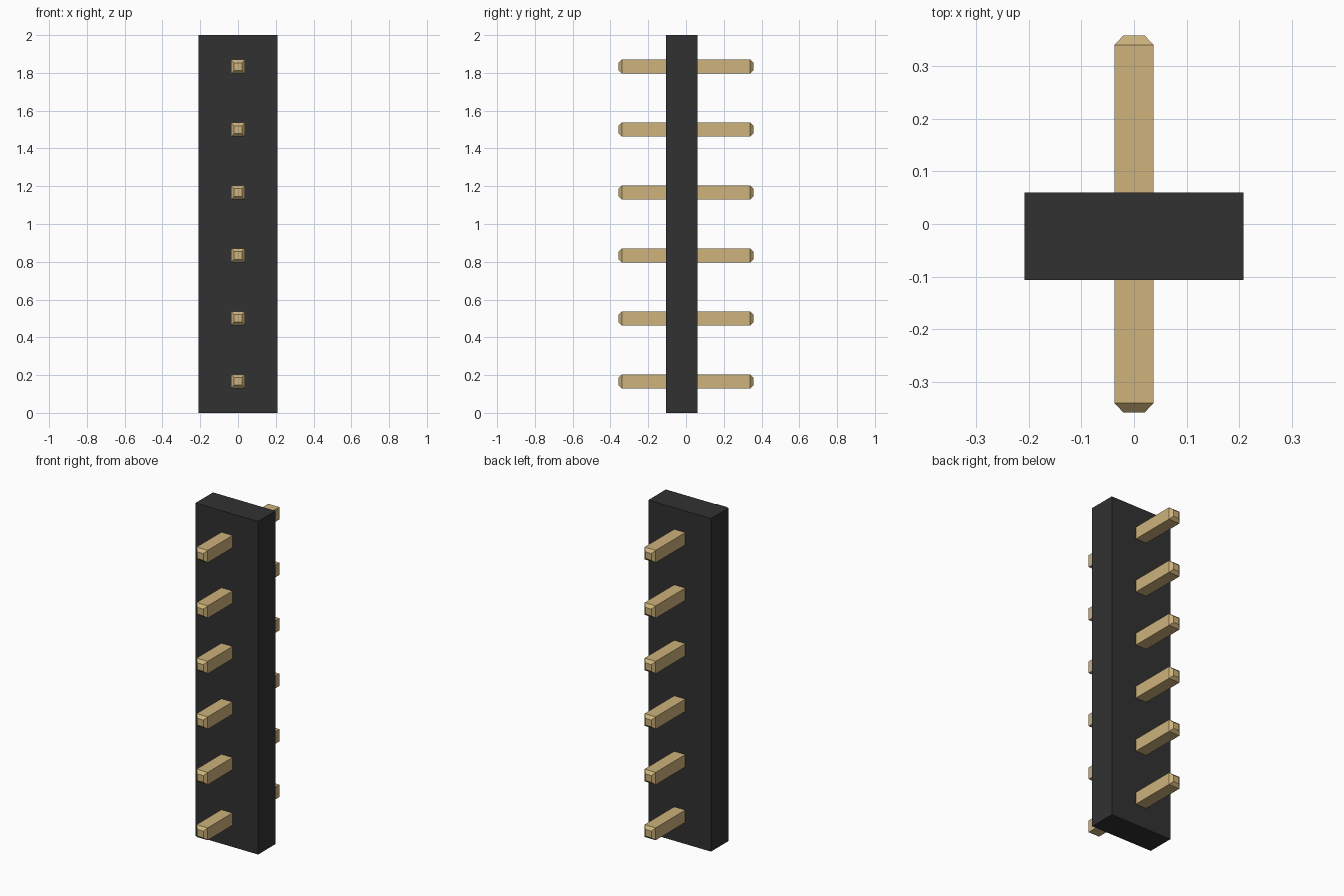
import bpy
import bmesh

cube = bpy.data.objects.get("Cube")
if cube:
    bpy.data.objects.remove(cube, do_unlink=True)


def make_material(name, color):
    mat = bpy.data.materials.new(name)
    mat.use_nodes = True
    mat.diffuse_color = color
    mat.node_tree.nodes["Principled BSDF"].inputs["Base Color"].default_value = color
    return mat


def loft(name, sections, mat):
    """Join rectangular sections (y, half width, half height) along y."""
    bm = bmesh.new()
    rings = [[bm.verts.new((sx * w, y, sz * h))
              for sx, sz in ((-1, -1), (1, -1), (1, 1), (-1, 1))]
             for y, w, h in sections]
    for a, b in zip(rings, rings[1:]):
        for i in range(4):
            j = (i + 1) % 4
            bm.faces.new((a[i], a[j], b[j], b[i]))
    bm.faces.new(rings[0])
    bm.faces.new(rings[-1])
    bmesh.ops.recalc_face_normals(bm, faces=bm.faces)
    mesh = bpy.data.meshes.new(name)
    bm.to_mesh(mesh)
    bm.free()
    mesh.materials.append(mat)
    obj = bpy.data.objects.new(name, mesh)
    bpy.context.collection.objects.link(obj)
    return obj


black = make_material("black plastic", (0.031, 0.031, 0.031, 1))
gold = make_material("pale gold metal", (0.61, 0.445, 0.20, 1))

# Upright plastic housing
PIN_COUNT = 6
PITCH = 2 / PIN_COUNT
housing = loft("housing", [(-0.106, 0.208, 1.0), (0.06, 0.208, 1.0)], black)
housing.location.z = 1.0

# Square pins with tapered tips, passing through the housing
HALF, TIP = 0.037, 0.02
for i in range(PIN_COUNT):
    pin = loft(f"pin_{i + 1}", [(-0.358, TIP, TIP), (-0.34, HALF, HALF),
                                (0.34, HALF, HALF), (0.358, TIP, TIP)], gold)
    pin.location.z = PITCH * (i + 0.5)
